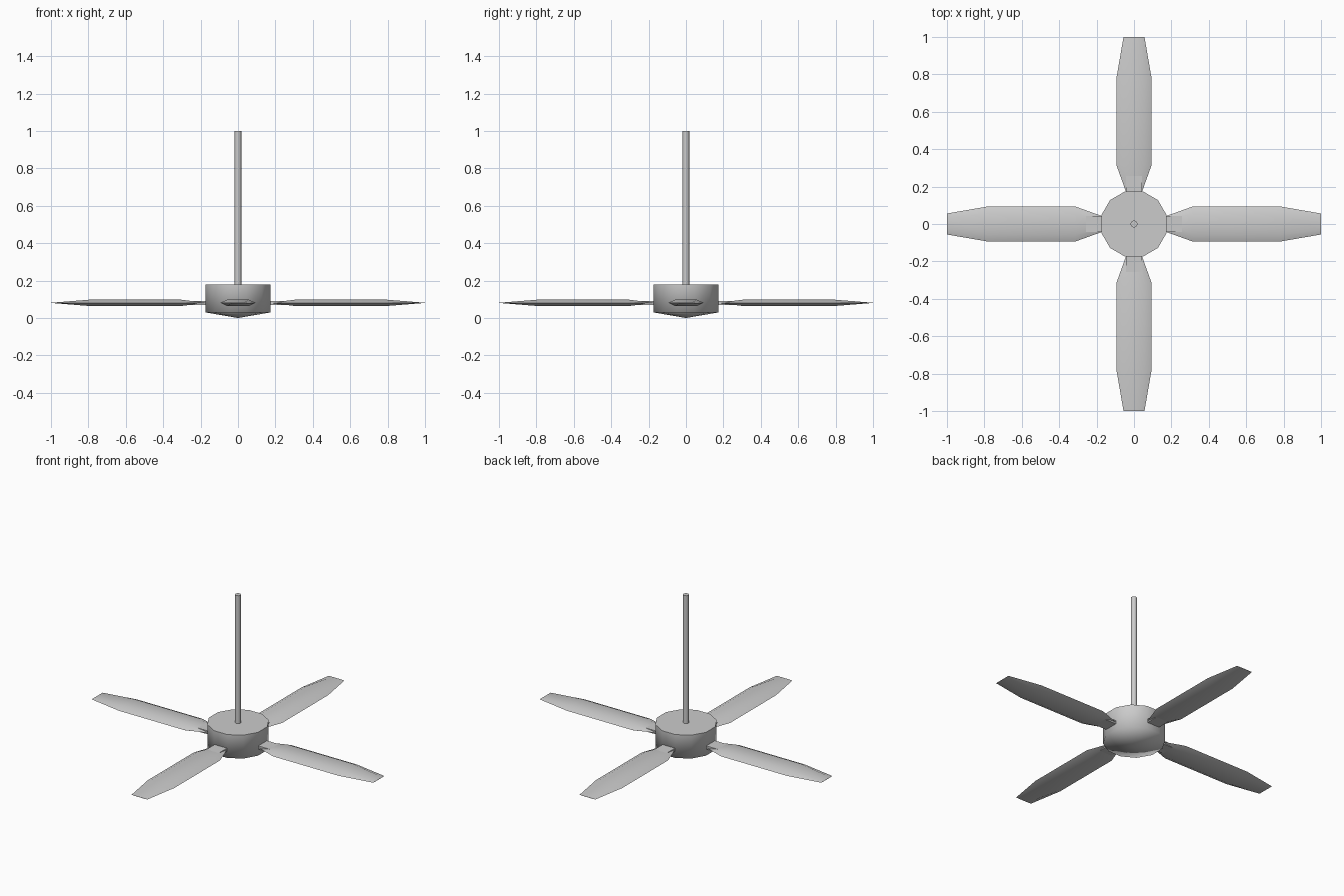
import bpy, bmesh, math
from mathutils import Matrix

if "Cube" in bpy.data.objects:
    bpy.data.objects.remove(bpy.data.objects["Cube"])

BLADE_Z = 0.081


def finish(bm, name, angle=None, sharp_z=()):
    bmesh.ops.recalc_face_normals(bm, faces=bm.faces)
    for f in bm.faces:
        f.smooth = True
    for e in bm.edges:
        flat = any(all(abs(v.co.z - z) < 1e-4 for v in e.verts) for z in sharp_z)
        steep = angle and len(e.link_faces) == 2 and e.calc_face_angle() > math.radians(angle)
        if flat or steep:
            e.smooth = False
    me = bpy.data.meshes.new(name)
    bm.to_mesh(me)
    bm.free()
    ob = bpy.data.objects.new(name, me)
    bpy.context.collection.objects.link(ob)
    return ob


def loft(bm, rings, cap=True):
    loops = [[bm.verts.new(p) for p in ring] for ring in rings]
    n = len(loops[0])
    for a, b in zip(loops, loops[1:]):
        for i in range(n):
            bm.faces.new((a[i], a[(i + 1) % n], b[(i + 1) % n], b[i]))
    if cap:
        bm.faces.new(loops[0])
        bm.faces.new(loops[-1])
    return loops


def circle(r, z, n=12, phase=15):
    return [(r * math.cos(math.radians(phase) + math.tau * i / n),
             r * math.sin(math.radians(phase) + math.tau * i / n), z) for i in range(n)]


# motor housing: twelve-sided drum with a shallow cone underneath
bm = bmesh.new()
loops = loft(bm, [circle(0.181, 0.03), circle(0.181, 0.18)], cap=False)
bm.faces.new(loops[1])
apex = bm.verts.new((0, 0, 0))
for i in range(12):
    bm.faces.new((loops[0][i], apex, loops[0][(i + 1) % 12]))
finish(bm, "motor_housing", sharp_z=(0.18,))

# hanging rod
bm = bmesh.new()
loft(bm, [circle(0.018, 0.17), circle(0.018, 1.0)])
finish(bm, "hanging_rod", angle=40)

# four blades, each with a flat bracket running into its root
for k, side in enumerate(("right", "back", "left", "front")):
    turn = Matrix.Translation((0, 0, BLADE_Z)) @ Matrix.Rotation(k * math.pi / 2, 4, "Z")

    bm = bmesh.new()
    rings = []
    for r, w, t in ((0.17, 0.042, 0.0005), (0.315, 0.094, 0.018),
                    (0.78, 0.094, 0.018), (1.0, 0.056, 0.0005)):
        section = ((-w, 0), (-0.6 * w, -t), (0.6 * w, -t), (w, 0), (0.6 * w, t), (-0.6 * w, t))
        rings.append([(r, y, z) for y, z in section])
    loft(bm, rings)
    bm.transform(turn)
    finish(bm, "blade_" + side, angle=60)

    bm = bmesh.new()
    bmesh.ops.create_cube(bm, size=1, matrix=turn @ Matrix.Translation((0.21, 0, 0))
                          @ Matrix.Diagonal((0.12, 0.088, 0.022, 1)))
    finish(bm, "blade_bracket_" + side, angle=40)
